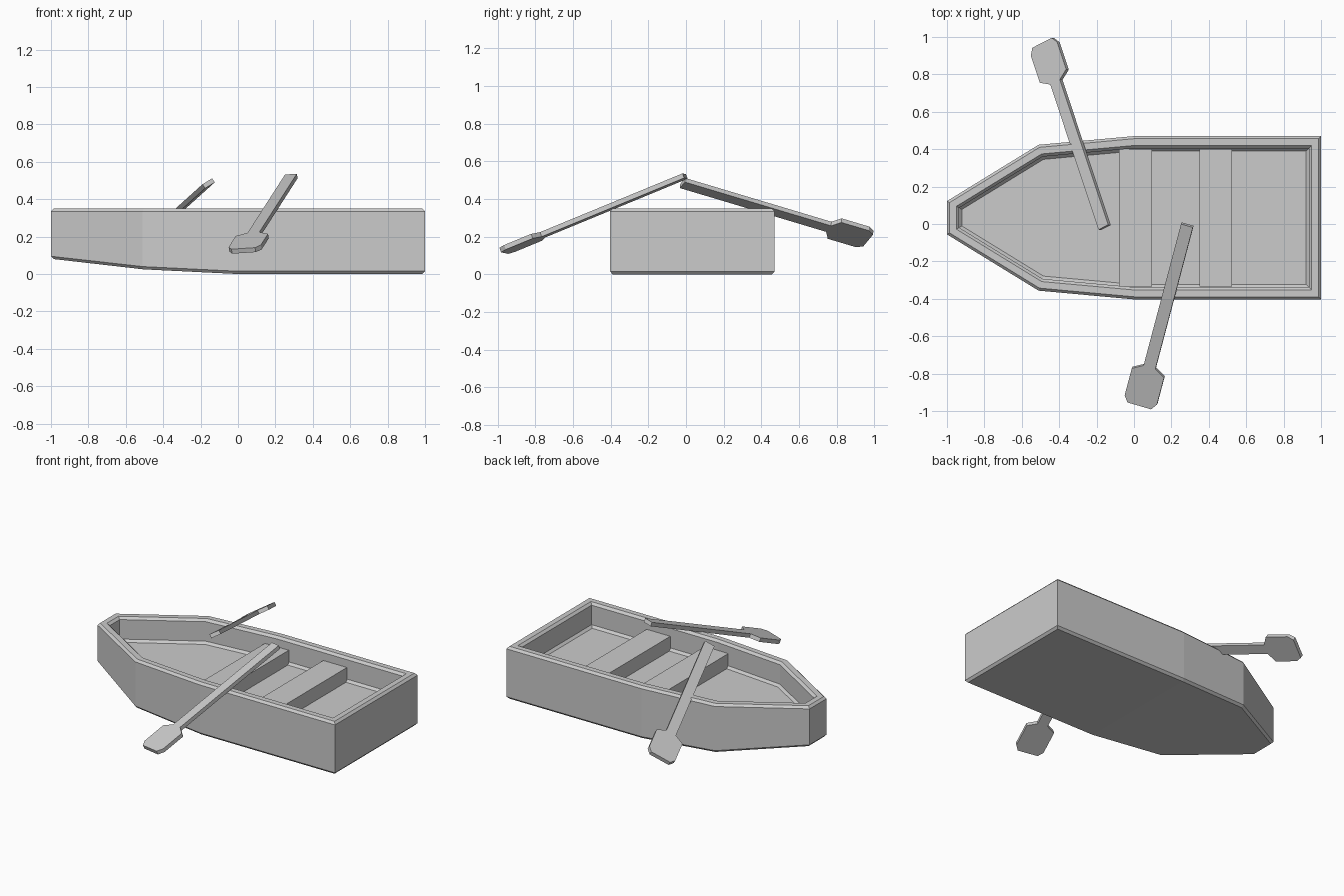
import bpy, bmesh
from math import sin, cos, radians
from mathutils import Vector

if "Cube" in bpy.data.objects:
    bpy.data.objects.remove(bpy.data.objects["Cube"])

CY = 0.0335  # hull centre line in y


def finish(name, bm):
    bmesh.ops.recalc_face_normals(bm, faces=bm.faces)
    mesh = bpy.data.meshes.new(name)
    bm.to_mesh(mesh)
    bm.free()
    obj = bpy.data.objects.new(name, mesh)
    bpy.context.collection.objects.link(obj)
    return obj


def inset(points, d):
    """Mitred inward offset of a counter-clockwise outline."""
    out = []
    for i, p in enumerate(points):
        a = (p - points[i - 1]).normalized()
        b = (points[(i + 1) % len(points)] - p).normalized()
        na, nb = Vector((-a.y, a.x)), Vector((-b.y, b.x))
        out.append(p + (na + nb) * d / (1 + na.dot(nb)))
    return out


# Hull: plan outline lofted through chamfered wall, rim and floor loops
half = [(-1, 0.089), (-0.51, 0.39), (0, 0.4365), (1, 0.4365)]
keel = [0.08, 0.025, 0, 0]
outline = [Vector((x, -w)) for x, w in half] + [Vector((x, w)) for x, w in reversed(half)]
keel_z = keel + keel[::-1]
# (inset, height, height is measured from the keel line)
section = [(0.014, 0, True), (0, 0.015, True), (0, 0.335, False), (0.014, 0.35, False),
           (0.05, 0.35, False), (0.065, 0.335, False), (0.065, 0.205, False), (0.08, 0.19, False)]
bm = bmesh.new()
loops = []
for d, z, from_keel in section:
    loops.append([bm.verts.new((p.x, p.y + CY, z + (k if from_keel else 0)))
                  for p, k in zip(inset(outline, d), keel_z)])
n = len(outline)
for lo, hi in zip(loops, loops[1:]):
    for i in range(n):
        j = (i + 1) % n
        bm.faces.new((lo[i], lo[j], hi[j], hi[i]))
for i in range(n // 2 - 1):
    b = loops[0]
    bm.faces.new((b[i], b[i + 1], b[n - 2 - i], b[n - 1 - i]))
bm.faces.new(loops[-1])
finish("hull", bm)

# Seats: two planks between the side walls
for name, x in (("middle_seat", 0.0075), ("rear_seat", 0.4375)):
    bm = bmesh.new()
    bmesh.ops.create_cube(bm, size=1)
    bmesh.ops.scale(bm, vec=(0.175, 0.735, 0.1), verts=bm.verts)
    bmesh.ops.translate(bm, vec=(x, CY, 0.235), verts=bm.verts)
    finish(name, bm)


# Oars: flat paddle outline, thickened and tilted along its axis
def oar(name, grip, tip, roll, thick=0.026):
    grip, tip = Vector(grip), Vector(tip)
    length = (tip - grip).length
    axis = (tip - grip).normalized()
    side = axis.cross(Vector((0, 0, 1))).normalized()
    if side.x < 0:
        side.negate()
    up = side.cross(axis)
    if up.z < 0:
        up.negate()
    r = radians(roll)
    side, up = side * cos(r) + up * sin(r), up * cos(r) - side * sin(r)
    neck = length - 0.23
    edge = [(0, 0.033), (neck, 0.033), (neck + 0.035, 0.09), (length - 0.035, 0.09), (length, 0.066)]
    profile = edge + [(u, -v) for u, v in reversed(edge)]
    bm = bmesh.new()
    low, high = ([bm.verts.new(grip + axis * u + side * v + up * h) for u, v in profile]
                 for h in (-thick / 2, thick / 2))
    bm.faces.new(low)
    bm.faces.new(high)
    for i in range(len(profile)):
        j = (i + 1) % len(profile)
        bm.faces.new((low[i], low[j], high[j], high[i]))
    finish(name, bm)


oar("back_oar", (-0.157, -0.018, 0.485), (-0.485, 0.968, 0.19), 30)
oar("front_oar", (0.285, -0.005, 0.522), (0.03, -0.968, 0.125), 4)
